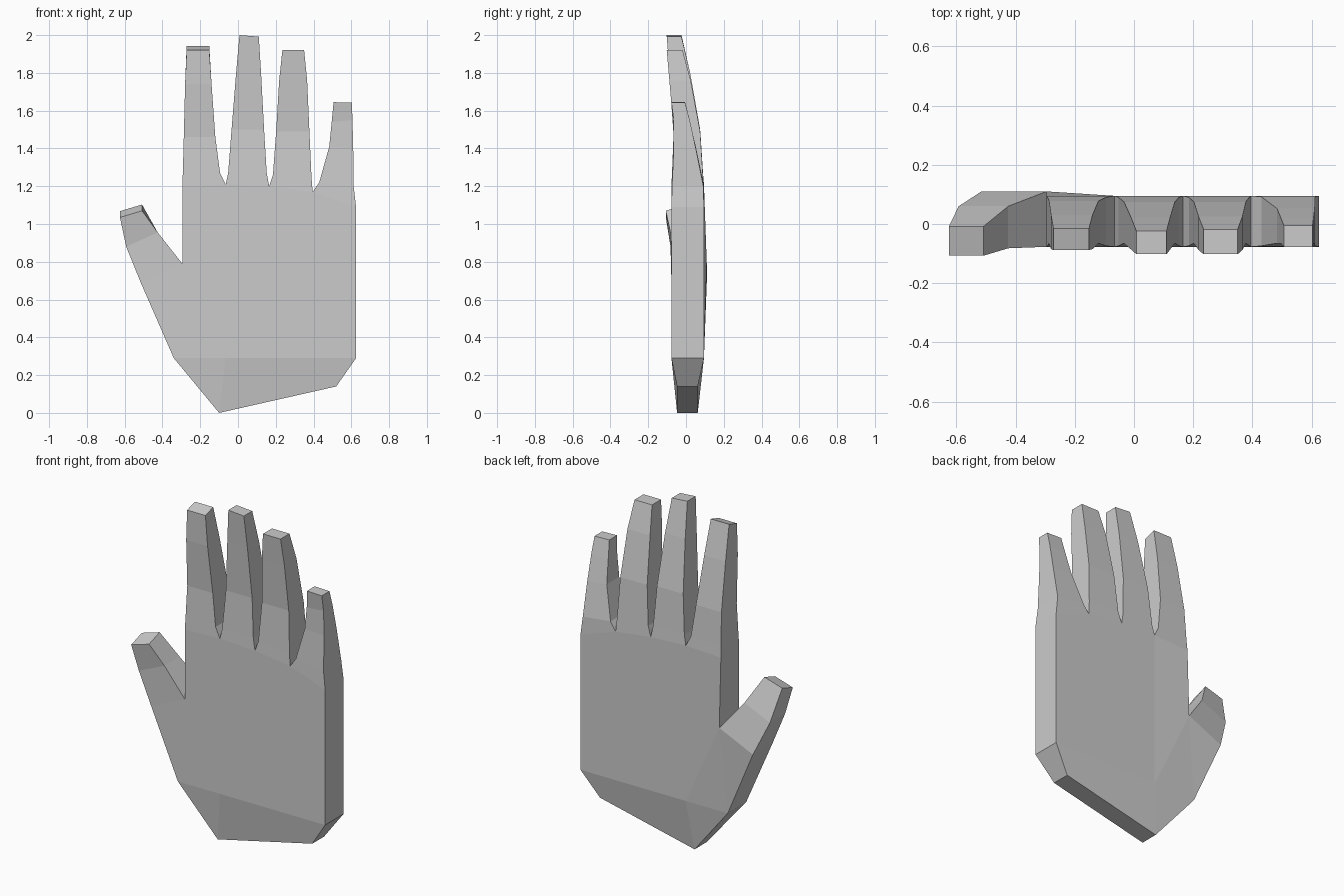
import bpy, bmesh

bm = bmesh.new()
pairs = {}      # (x, z) -> (front vertex, back vertex)
partner = {}    # front vertex -> back vertex
PALM = (-0.077, 0.095)


def point(x, z, yf, yb, lift=0.0):
    """Front and back vertex at one silhouette position; shared if already made."""
    if (x, z) not in pairs:
        f = bm.verts.new((x, yf, z))
        b = bm.verts.new((x, yb, z + lift))
        pairs[(x, z)] = (f, b)
        partner[f] = b
    return pairs[(x, z)]


def panel(keys):
    """Matching front and back face through existing points."""
    pts = [pairs[k] for k in keys]
    bm.faces.new([p[0] for p in pts])
    bm.faces.new([p[1] for p in reversed(pts)])


def digit(rungs, lift=0.0):
    """Finger from cross rungs (left x, left z, right x, right z, front y, back y)."""
    prev = None
    for i, (xl, zl, xr, zr, yf, yb) in enumerate(rungs):
        up = lift if i == len(rungs) - 1 else 0.0
        point(xl, zl, yf, yb, up)
        point(xr, zr, yf, yb, up)
        if prev:
            panel([prev[0], prev[1], (xr, zr), (xl, zl)])
        prev = ((xl, zl), (xr, zr))


# wrist, palm and thumb root points
wrist_l, wrist_r = (-0.10, 0.0), (0.52, 0.14)
heel_l, heel_m, heel_r = (-0.34, 0.29), (-0.065, 0.29), (0.625, 0.29)
crotch, root = (-0.295, 0.79), (-0.515, 0.69)
knuckles = [(-0.295, 1.20), (-0.065, 1.21), (0.165, 1.20), (0.395, 1.17), (0.625, 1.09)]
for p in (wrist_l, wrist_r):
    point(*p, -0.047, 0.062)
for p in [heel_l, heel_m, heel_r] + knuckles:
    point(*p, *PALM)
for p in (crotch, root):
    point(*p, -0.077, 0.11)

# palm panels
panel([wrist_l, heel_m, heel_l])
panel([wrist_l, wrist_r, heel_r, heel_m])
panel([heel_m, heel_r] + knuckles[:0:-1])
panel([heel_m, knuckles[1], knuckles[0], crotch])
panel([heel_l, heel_m, crotch])
panel([heel_l, crotch, root])

# index finger
digit([(-0.295, 1.20, -0.065, 1.21, *PALM),
       (-0.292, 1.27, -0.095, 1.27, -0.074, 0.090),
       (-0.287, 1.46, -0.120, 1.46, -0.065, 0.078),
       (-0.280, 1.74, -0.140, 1.74, -0.085, 0.030),
       (-0.272, 1.92, -0.152, 1.92, -0.088, -0.015)], 0.022)
# middle finger
digit([(-0.065, 1.21, 0.165, 1.20, *PALM),
       (-0.052, 1.27, 0.152, 1.27, -0.074, 0.090),
       (-0.034, 1.50, 0.138, 1.50, -0.065, 0.075),
       (-0.010, 1.80, 0.122, 1.80, -0.086, 0.022),
       (0.008, 2.00, 0.110, 1.992, -0.102, -0.024)])
# ring finger
digit([(0.165, 1.20, 0.395, 1.17, *PALM),
       (0.185, 1.26, 0.389, 1.25, -0.074, 0.090),
       (0.202, 1.49, 0.378, 1.49, -0.065, 0.075),
       (0.218, 1.76, 0.366, 1.76, -0.088, 0.025),
       (0.235, 1.92, 0.350, 1.92, -0.102, -0.018)])
# little finger
digit([(0.395, 1.17, 0.625, 1.09, *PALM),
       (0.430, 1.22, 0.612, 1.20, -0.074, 0.092),
       (0.483, 1.41, 0.610, 1.40, -0.065, 0.052),
       (0.496, 1.54, 0.606, 1.55, -0.065, 0.020),
       (0.506, 1.645, 0.603, 1.642, -0.077, -0.005)])
# thumb
digit([(*root, *crotch, -0.077, 0.11),
       (-0.592, 0.88, -0.425, 0.955, -0.082, 0.060),
       (-0.625, 1.035, -0.508, 1.07, -0.107, -0.008)], 0.033)

# side walls along the open outline
rim = [e for e in bm.edges if e.is_boundary and all(v in partner for v in e.verts)]
for e in rim:
    a, b = e.verts
    bm.faces.new((a, b, partner[b], partner[a]))
bmesh.ops.recalc_face_normals(bm, faces=bm.faces)

mesh = bpy.data.meshes.new("hand")
bm.to_mesh(mesh)
bm.free()
bpy.context.collection.objects.link(bpy.data.objects.new("hand", mesh))
